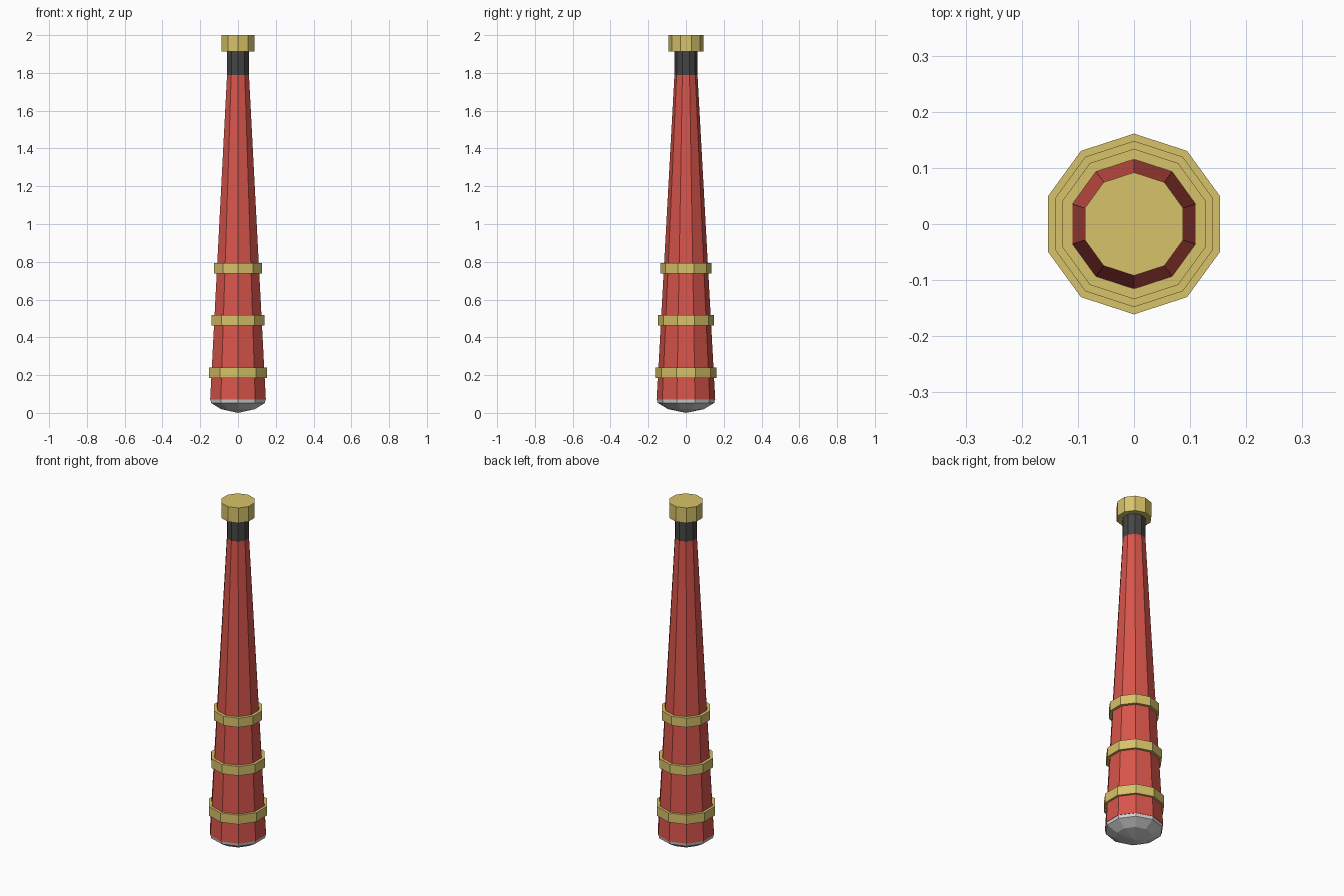
import bpy, bmesh, math

if "Cube" in bpy.data.objects:
    bpy.data.objects.remove(bpy.data.objects["Cube"])

SIDES = 10


def material(name, rgb):
    m = bpy.data.materials.new(name)
    m.diffuse_color = (*rgb, 1)
    m.use_nodes = True
    m.node_tree.nodes["Principled BSDF"].inputs["Base Color"].default_value = m.diffuse_color
    return m


RED = material("red wood", (0.68, 0.09, 0.07))
GOLD = material("brass", (0.68, 0.54, 0.14))
DARK = material("dark grip", (0.06, 0.06, 0.06))
STEEL = material("steel", (0.65, 0.65, 0.65))


def lathe(name, profile, mat):
    """Ten-sided solid from (radius, z) rings, bottom to top; radius 0 is a tip."""
    bm = bmesh.new()
    rings = []
    for r, z in profile:
        if r == 0:
            rings.append([bm.verts.new((0, 0, z))] * SIDES)
        else:
            angles = [math.pi / 2 + math.tau * i / SIDES for i in range(SIDES)]
            rings.append([bm.verts.new((r * math.cos(a), r * math.sin(a), z)) for a in angles])
    for lo, hi in zip(rings, rings[1:]):
        for i in range(SIDES):
            j = (i + 1) % SIDES
            corners = dict.fromkeys((lo[i], lo[j], hi[j], hi[i]))
            bm.faces.new(list(corners))
    if profile[0][0]:
        bm.faces.new(rings[0][::-1])
    if profile[-1][0]:
        bm.faces.new(rings[-1])
    bmesh.ops.recalc_face_normals(bm, faces=bm.faces)
    mesh = bpy.data.meshes.new(name)
    bm.to_mesh(mesh)
    bm.free()
    mesh.materials.append(mat)
    obj = bpy.data.objects.new(name, mesh)
    bpy.context.collection.objects.link(obj)


# Tapered shaft, neck and end knob
lathe("shaft", [(0.155, 0.07), (0.061, 1.79)], RED)
lathe("neck", [(0.06, 1.79), (0.06, 1.915)], DARK)
lathe("knob", [(0.092, 1.912), (0.092, 2.0)], GOLD)

# Shallow domed foot with a bright rim
lathe("foot_cap", [(0, 0.0), (0.095, 0.02), (0.15, 0.053), (0.153, 0.07)], STEEL)

# Brass bands around the thick end
for i, (r, z) in enumerate([(0.161, 0.212), (0.148, 0.49), (0.134, 0.766)]):
    lathe(f"band_{i + 1}", [(r, z - 0.027), (r, z + 0.027)], GOLD)
